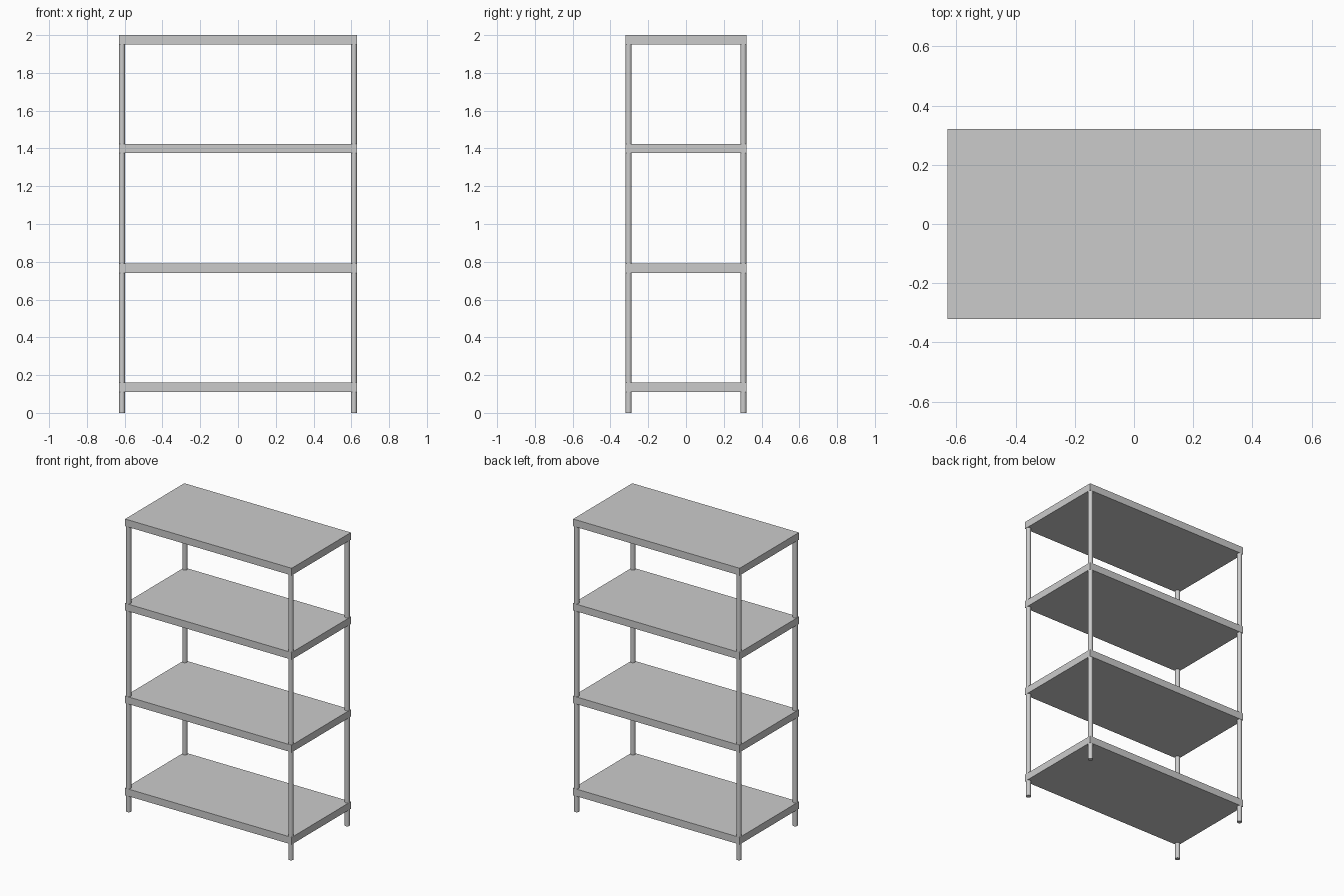
import bpy

cube = bpy.data.objects.get("Cube")
if cube:
    bpy.data.objects.remove(cube, do_unlink=True)

HALF_X, HALF_Y, HEIGHT = 0.63, 0.32, 2.0
THICK = 0.049
LEG_R = 0.016

metal = bpy.data.materials.new("grey_metal")
metal.use_nodes = True
GREY = (0.6, 0.6, 0.6, 1.0)
metal.diffuse_color = GREY
metal.node_tree.nodes["Principled BSDF"].inputs["Base Color"].default_value = GREY


def finish(name):
    obj = bpy.context.object
    obj.name = obj.data.name = name
    obj.data.materials.append(metal)
    return obj


# Shelf boards, placed by their top surface
shelf_tops = {"bottom": 0.16, "lower": 0.79, "upper": 1.424, "top": HEIGHT}
for level, top in shelf_tops.items():
    bpy.ops.mesh.primitive_cube_add(size=1, location=(0, 0, top - THICK / 2))
    shelf = finish(level + "_shelf")
    shelf.scale = (2 * HALF_X, 2 * HALF_Y, THICK)
    bpy.ops.object.transform_apply(location=False, rotation=False, scale=True)

# Round corner posts, flush with the shelf edges, ending inside the top shelf
post_height = HEIGHT - THICK / 2
for side, sx in (("left", 1), ("right", -1)):
    for end, sy in (("front", -1), ("back", 1)):
        bpy.ops.mesh.primitive_cylinder_add(
            vertices=24, radius=LEG_R, depth=post_height,
            location=(sx * (HALF_X - LEG_R), sy * (HALF_Y - LEG_R), post_height / 2))
        finish(f"{end}_{side}_post")
        bpy.ops.object.shade_smooth_by_angle()
